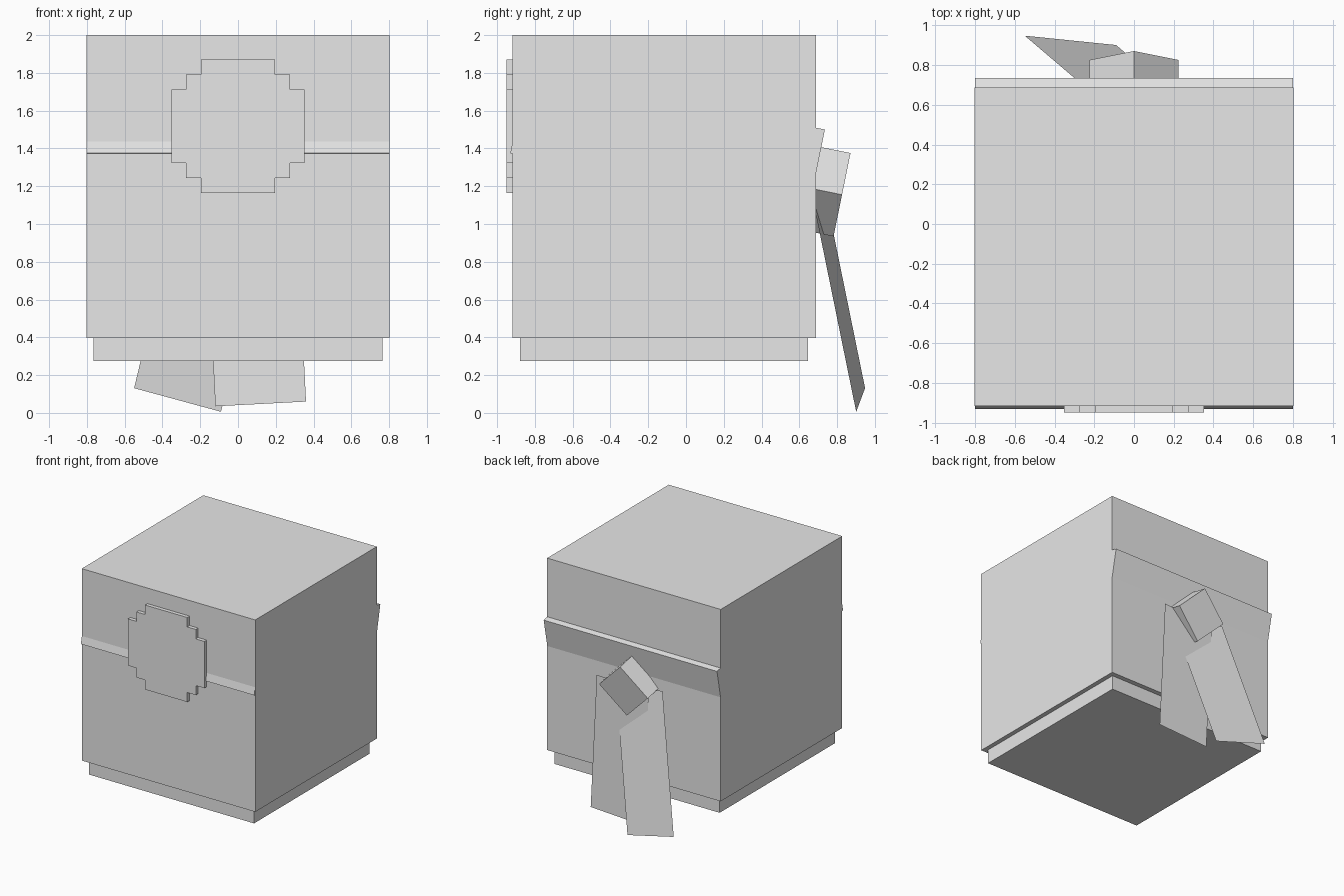
import bpy, bmesh, math
from mathutils import Vector, Matrix

cube = bpy.data.objects.get("Cube")
if cube:
    bpy.data.objects.remove(cube, do_unlink=True)

grey = bpy.data.materials.new("light_grey")
grey.use_nodes = True
grey.diffuse_color = (0.8, 0.8, 0.8, 1)
grey.node_tree.nodes["Principled BSDF"].inputs["Base Color"].default_value = (0.8, 0.8, 0.8, 1)

TILT = math.radians(-11.5)  # headband, knot and slanted tail lean by this angle


def finish(name, bm):
    mesh = bpy.data.meshes.new(name)
    bm.normal_update()
    bm.to_mesh(mesh)
    bm.free()
    mesh.materials.append(grey)
    obj = bpy.data.objects.new(name, mesh)
    bpy.context.collection.objects.link(obj)
    return obj


def box(name, size, centre, rotation=Matrix.Identity(4)):
    bm = bmesh.new()
    bmesh.ops.create_cube(bm, size=1)
    bmesh.ops.transform(bm, verts=bm.verts,
                        matrix=Matrix.Translation(centre) @ rotation @ Matrix.Diagonal((*size, 1)))
    return finish(name, bm)


def strip(name, corner, across, up):
    """Flat cloth strip from a bottom corner and two edge vectors."""
    c, a, u = Vector(corner), Vector(across), Vector(up)
    bm = bmesh.new()
    bm.faces.new([bm.verts.new(p) for p in (c + a, c, c + u, c + a + u)])
    return finish(name, bm)


# Head and the smaller block below it
box("head", (1.604, 1.605, 1.604), (0, -0.115, 1.198))
box("neck_block", (1.528, 1.526, 0.2), (0, -0.116, 0.375))

# Tilted headband that breaks through the head at front and back
lean = Matrix.Rotation(TILT, 4, 'X')
box("headband", (1.602, 1.607, 0.455), (0, -0.0975, 1.4375), lean)

# Knot: a block turned 45 degrees, leaning with the band
depth = 0.24
back = Vector((0, 0.826, 1.155))
normal = lean.to_3x3() @ Vector((0, 1, 0))
box("knot", (0.318, depth, 0.318), back - normal * depth / 2,
    lean @ Matrix.Rotation(math.radians(45), 4, 'Y'))

# Two loose cloth tails
strip("left_tail", (0.36, 0.744, 0.06), (-0.48, 0, -0.025), (-0.056, 0, 1.12))
strip("right_tail", (-0.09, 0.901, 0.006), (-0.46, 0.047, 0.125), (0.256, -0.218, 1.069))

# Stepped round plate on the forehead
steps = [(0.195, 0.353), (0.274, 0.274), (0.353, 0.195)]  # half width, half height
quarter = []
for i, (x, z) in enumerate(steps):
    quarter.append((x, z))
    if i < len(steps) - 1:
        quarter.append((x, steps[i + 1][1]))
right_half = quarter + [(x, -z) for x, z in reversed(quarter)]
outline = right_half + [(-x, z) for x, z in reversed(right_half)]
bm = bmesh.new()
face = bm.faces.new([bm.verts.new((x, -0.949, 1.517 + z)) for x, z in outline])
ext = bmesh.ops.extrude_face_region(bm, geom=[face], use_keep_orig=True)
bmesh.ops.translate(bm, vec=(0, 0.05, 0),
                    verts=[v for v in ext["geom"] if isinstance(v, bmesh.types.BMVert)])
bmesh.ops.recalc_face_normals(bm, faces=bm.faces)
finish("forehead_plate", bm)
